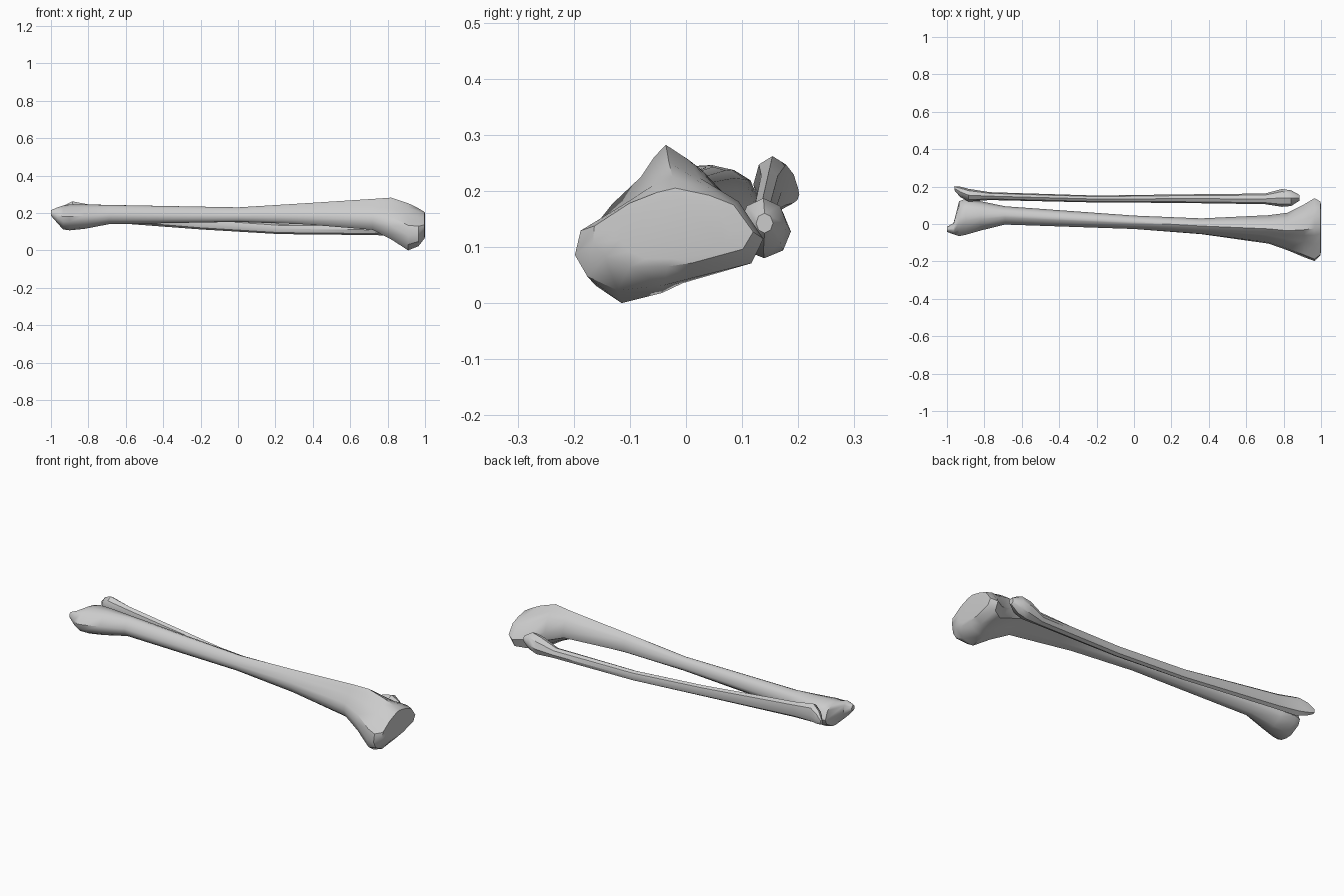
import bpy, bmesh, math

# cross-section of the wide knee end, as seen from the right (y, z)
KNEE = [(-.2, .09), (-.185, .15), (-.1, .21), (-.06, .255), (-.025, .282), (.04, .25),
        (.09, .22), (.136, .13), (.115, .07), (.005, .04), (-.04, .02), (-.125, 0), (-.18, .035)]
KNEE = [((y + .032) / .168, (z - .141) / .141) for y, z in KNEE]   # normalised to -1..1


def oval(n):
    return [(math.cos(2 * math.pi * i / n), math.sin(2 * math.pi * i / n)) for i in range(n)]


def loft(name, profile, stations):
    """Skin rings; a station is x, y0, y1, z0, z1 and profile-to-oval blend."""
    bm = bmesh.new()
    rings = []
    for x, y0, y1, z0, z1, k in stations:
        ring = []
        for u, v in profile:
            r = math.hypot(u, v)
            a, b = u * k + u / r * (1 - k), v * k + v / r * (1 - k)
            ring.append(bm.verts.new((x, (y0 + y1) / 2 + a * (y1 - y0) / 2,
                                      (z0 + z1) / 2 + b * (z1 - z0) / 2)))
        rings.append(ring)
    n = len(profile)
    for r0, r1 in zip(rings, rings[1:]):
        for i in range(n):
            j = (i + 1) % n
            bm.faces.new((r0[i], r0[j], r1[j], r1[i]))
    bm.faces.new(rings[0])
    bm.faces.new(rings[-1])
    bmesh.ops.recalc_face_normals(bm, faces=bm.faces)
    me = bpy.data.meshes.new(name)
    bm.to_mesh(me)
    bm.free()
    ob = bpy.data.objects.new(name, me)
    bpy.context.collection.objects.link(ob)
    bpy.context.view_layer.objects.active = ob
    ob.select_set(True)
    bpy.ops.object.shade_smooth_by_angle(angle=math.radians(40))
    ob.select_set(False)


# thick bone: ankle knob, ankle flare, shaft, knee flare
loft("shin_bone", KNEE, [
    (-1.0, -.042, -.015, .185, .215, 0),
    (-.965, -.055, .005, .145, .23, 0),
    (-.935, -.065, .122, .112, .24, 0),
    (-.90, -.058, .135, .107, .246, 0),
    (-.82, -.035, .122, .115, .246, 0),
    (-.69, -.003, .095, .14, .243, 0),
    (0, -.028, .045, .15, .23, .4),
    (.36, -.055, .03, .137, .252, .7),
    (.72, -.105, .047, .11, .275, 1),
    (.82, -.14, .06, .058, .282, 1),
    (.91, -.178, .105, 0, .252, 1),
    (.965, -.2, .138, .02, .225, .8),
    (.998, -.17, .12, .06, .205, .5),
    (1.0, -.12, .08, .075, .19, .5)])

# slender bone running alongside
loft("calf_bone", oval(8), [
    (-.96, .18, .202, .18, .208, 1),
    (-.93, .145, .2, .168, .24, 1),
    (-.885, .12, .188, .16, .262, 1),
    (-.77, .128, .17, .155, .24, 1),
    (-.2, .115, .152, .112, .172, 1),
    (.22, .113, .158, .087, .142, 1),
    (.70, .106, .163, .082, .138, 1),
    (.79, .092, .187, .08, .175, 1),
    (.84, .096, .18, .093, .187, 1),
    (.885, .125, .155, .125, .16, 1)])
